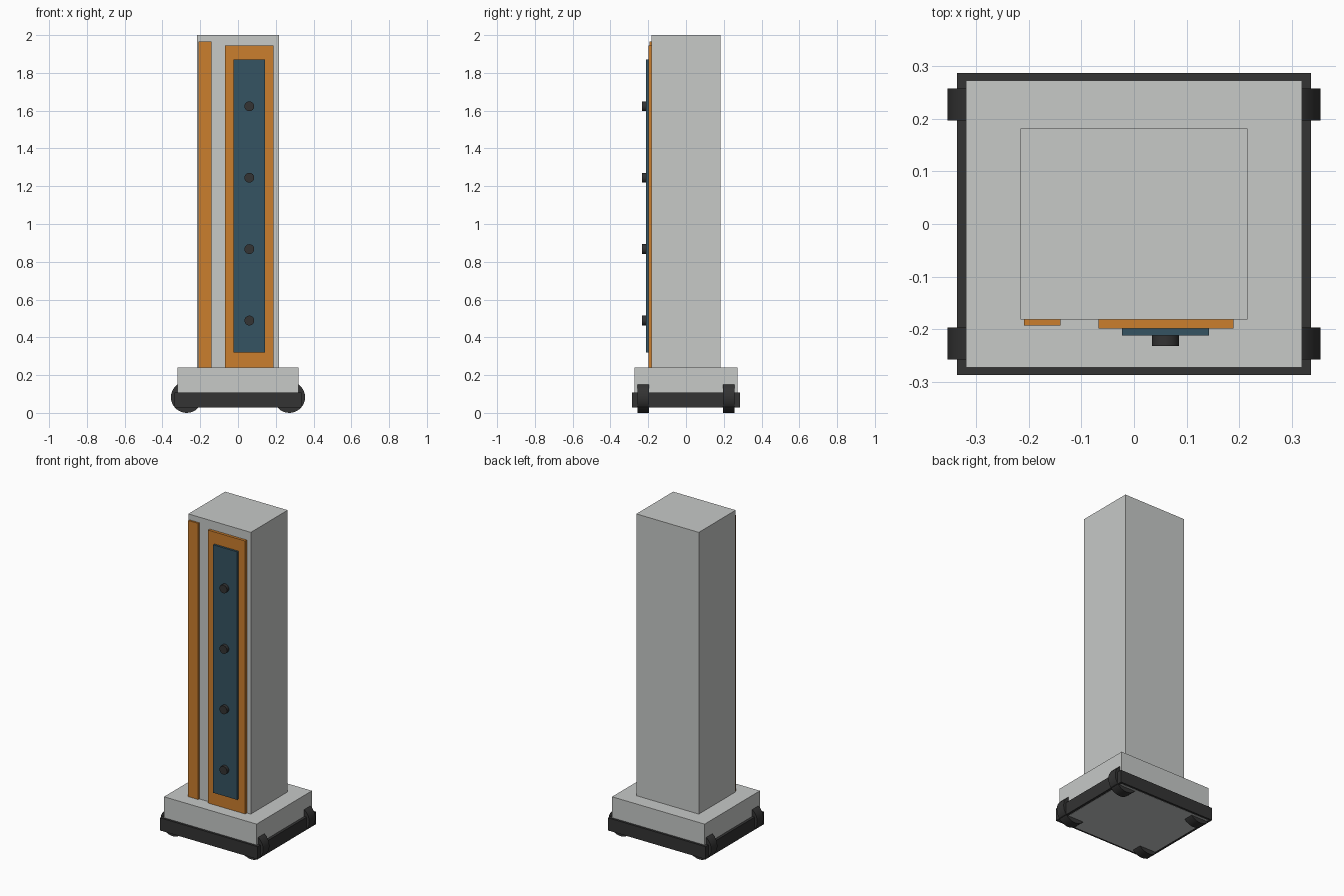
import bpy, bmesh, math

if "Cube" in bpy.data.objects:
    bpy.data.objects.remove(bpy.data.objects["Cube"])


def material(name, rgb):
    m = bpy.data.materials.new(name)
    m.diffuse_color = (*rgb, 1)
    m.use_nodes = True
    m.node_tree.nodes["Principled BSDF"].inputs["Base Color"].default_value = m.diffuse_color
    return m


GREY = material("light grey", (0.57, 0.585, 0.575))
DARK = material("charcoal", (0.033, 0.033, 0.033))
ORANGE = material("orange", (0.597, 0.209, 0.027))
BLUE = material("slate blue", (0.036, 0.087, 0.122))


def add_object(name, bm, mat):
    bmesh.ops.recalc_face_normals(bm, faces=bm.faces)
    mesh = bpy.data.meshes.new(name)
    bm.to_mesh(mesh)
    bm.free()
    mesh.materials.append(mat)
    ob = bpy.data.objects.new(name, mesh)
    bpy.context.collection.objects.link(ob)
    return ob


def box(name, x, y, z, mat):
    """Box from (min, max) ranges on each axis."""
    bm = bmesh.new()
    bmesh.ops.create_cube(bm, size=1)
    for v in bm.verts:
        v.co = [r[0] if c < 0 else r[1] for c, r in zip(v.co, (x, y, z))]
    return add_object(name, bm, mat)


def cylinder_y(name, x, y, z, radius, mat, sides=32):
    """Cylinder along y, spanning the range y, centred on x and z."""
    bm = bmesh.new()
    bmesh.ops.create_cone(bm, cap_ends=True, segments=sides,
                          radius1=radius, radius2=radius, depth=y[1] - y[0])
    for v in bm.verts:
        a, b, c = v.co
        v.co = (x + a, (y[0] + y[1]) / 2 + c, z + b)
    ob = add_object(name, bm, mat)
    bpy.ops.object.select_all(action='DESELECT')
    ob.select_set(True)
    bpy.context.view_layer.objects.active = ob
    bpy.ops.object.shade_smooth_by_angle(angle=math.radians(35))
    return ob


def frame(name, outer, inner, z, mat):
    """Hollow rectangular band from outer and inner half sizes."""
    bm = bmesh.new()
    signs = [(-1, -1), (1, -1), (1, 1), (-1, 1)]
    loops = [[bm.verts.new((sx * h[0], sy * h[1], zz)) for sx, sy in signs]
             for h, zz in ((outer, z[0]), (outer, z[1]), (inner, z[1]), (inner, z[0]))]
    for k in range(4):
        p, q = loops[k], loops[(k + 1) % 4]
        for i in range(4):
            j = (i + 1) % 4
            bm.faces.new((p[i], p[j], q[j], q[i]))
    return add_object(name, bm, mat)


# Main body: plinth and tall column
box("base", (-0.32, 0.32), (-0.273, 0.273), (0.028, 0.239), GREY)
box("column", (-0.216, 0.216), (-0.182, 0.182), (0.239, 2.0), GREY)

# Bumper band around the lower base
frame("bumper", (0.337, 0.287), (0.32, 0.273), (0.029, 0.108), DARK)

# Wheels at the four corners
for sx in (-1, 1):
    for sy in (-1, 1):
        y = sorted((sy * 0.197, sy * 0.258))
        cylinder_y("wheel", sx * 0.272, y, 0.083, 0.083, DARK)

# Front trim, layered outward
box("side_strip", (-0.209, -0.140), (-0.193, -0.182), (0.239, 1.965), ORANGE)
box("front_panel", (-0.068, 0.189), (-0.199, -0.182), (0.239, 1.945), ORANGE)
box("panel_inset", (-0.023, 0.143), (-0.212, -0.199), (0.32, 1.87), BLUE)

# Row of knobs
for i in range(4):
    cylinder_y("knob", 0.06, (-0.232, -0.212), 0.489 + 0.378 * i, 0.026, DARK, 24)
